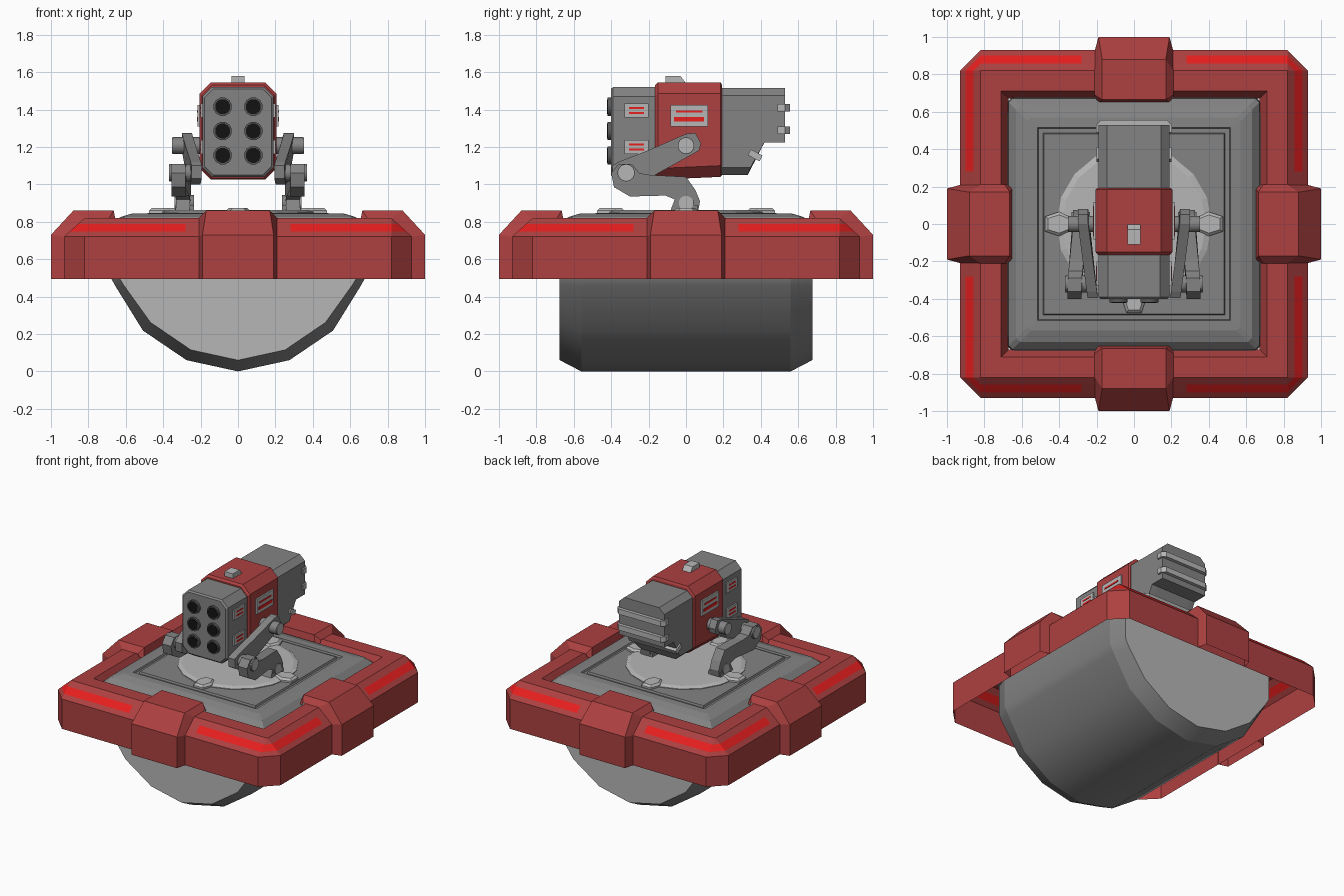
import bpy, bmesh, math
from mathutils import Vector, Matrix

if "Cube" in bpy.data.objects:
    bpy.data.objects.remove(bpy.data.objects["Cube"])

def material(name, r, g, b):
    m = bpy.data.materials.new(name)
    m.diffuse_color = (r, g, b, 1)
    m.use_nodes = True
    m.node_tree.nodes["Principled BSDF"].inputs["Base Color"].default_value = m.diffuse_color
    return m

RED = material("armour red", .42, .052, .052)
GLOW = material("bright red", .83, .014, .014)
MID = material("mid grey", .23, .23, .23)
LIGHT = material("light grey", .47, .47, .47)
DARK = material("dark grey", .1, .1, .1)
BLACK = material("black", .006, .006, .006)

def finish(name, bm, mats, open_up=False, smooth=None):
    """Clean the mesh, fix the normals and link it as an object."""
    bmesh.ops.remove_doubles(bm, verts=bm.verts, dist=1e-4)
    bmesh.ops.recalc_face_normals(bm, faces=bm.faces)
    if open_up and sum(f.normal.z * f.calc_area() for f in bm.faces) < 0:
        bmesh.ops.reverse_faces(bm, faces=bm.faces)
    me = bpy.data.meshes.new(name)
    bm.to_mesh(me)
    bm.free()
    for m in mats:
        me.materials.append(m)
    ob = bpy.data.objects.new(name, me)
    bpy.context.collection.objects.link(ob)
    if smooth:
        bpy.ops.object.select_all(action='DESELECT')
        ob.select_set(True)
        bpy.context.view_layer.objects.active = ob
        bpy.ops.object.shade_smooth_by_angle(angle=math.radians(smooth))
    return ob

def loft(name, rings, mat, caps=True, closed=True, smooth=None, turn=0, rule=None):
    """Skin a list of point rings; rule(ring, side) may pick a second colour."""
    bm = bmesh.new()
    rot = Matrix.Rotation(turn, 3, 'Z')
    vs = [[bm.verts.new(rot @ Vector(p)) for p in r] for r in rings]
    n = len(rings[0])
    for i in range(len(rings) - 1):
        for j in range(n if closed else n - 1):
            k = (j + 1) % n
            f = bm.faces.new((vs[i][j], vs[i][k], vs[i + 1][k], vs[i + 1][j]))
            if rule:
                f.material_index = rule(i, j)
    if caps:
        for r, ring in enumerate((vs[0], vs[-1])):
            f = bm.faces.new(ring)
            if rule:
                f.material_index = rule(-1, r)
    mats = mat if isinstance(mat, list) else [mat]
    return finish(name, bm, mats, open_up=not caps, smooth=smooth)

def box(name, centre, size, mat, tilt=0):
    bm = bmesh.new()
    M = Matrix.Translation(centre) @ Matrix.Rotation(tilt, 4, 'X') @ Matrix.Diagonal((*size, 1))
    bmesh.ops.create_cube(bm, size=1, matrix=M)
    return finish(name, bm, [mat])

def rod(name, a, b, r, mat, n=14, axis='X'):
    """Cylinder along x or y between the two end points."""
    def ring(c):
        out = []
        for i in range(n):
            t = 2 * math.pi * (i + .5) / n
            u, v = r * math.cos(t), r * math.sin(t)
            out.append(Vector(c) + Vector((0, u, v) if axis == 'X' else (u, 0, v)))
        return out
    return loft(name, [ring(a), ring(b)], mat, smooth=35)

def octagon(y, hw, z0, z1, c):
    return [(-hw + c, y, z0), (hw - c, y, z0), (hw, y, z0 + c), (hw, y, z1 - c),
            (hw - c, y, z1), (-hw + c, y, z1), (-hw, y, z1 - c), (-hw, y, z0 + c)]

# Square red frame: open shell, with painted light strips on the sloped band
def frame_ring(r, c, z):
    pts = []
    for k in range(4):
        rot = Matrix.Rotation(k * math.pi / 2, 3, 'Z')
        pts += [rot @ Vector((u, -r, z)) for u in (-(r - c), -.28, .28, r - c)]
    return pts

section = [(.93, .11, .495), (.93, .11, .72), (.901, .081, .747), (.857, .037, .787),
           (.82, 0, .82), (.71, 0, .82), (.67, 0, .75)]
loft("base_frame", [frame_ring(*s) for s in section], [RED, GLOW], caps=False,
     rule=lambda i, j: int(i == 2 and j % 4 != 1))

# Raised clamps in the middle of each side, and lugs around the turntable
low = [(.925, .495), (.925, .72), (.82, .82), (.69, .82), (.68, .8)]
high = [(1.0, .495, .19), (1.0, .73, .19), (.88, .86, .17), (.665, .86, .17), (.65, .79, .19)]
lug = [(-.035, .33), (.035, .33), (.065, .4), (.04, .475), (-.04, .475), (-.065, .4)]
for k in range(4):
    a = k * math.pi / 2
    loft("frame_clamp", [[(-.21, -r, z) for r, z in low], [(-w, -r, z) for r, z, w in high],
                         [(w, -r, z) for r, z, w in high], [(.21, -r, z) for r, z in low]],
         RED, caps=False, closed=False, turn=a)
    loft("turntable_lug", [[(u, -r, .835) for u, r in lug],
                           [(u, -r, .86) for u, r in lug],
                           [(u * .75, -.4 - (r - .4) * .8, .874) for u, r in lug]], LIGHT, turn=a)

# Half-round lower body with chamfered, lighter ends
def mirrored(half):
    return half + [(-x, z) for x, z in reversed(half) if x > 0]
outer = mirrored([(.687, .76), (.685, .51), (.655, .455), (.508, .218), (.275, .06), (0, 0)])
inner = mirrored([(.642, .76), (.64, .51), (.61, .46), (.468, .262), (.252, .115), (0, .06)])
body = loft("lower_body", [[(x, y, z) for x, z in prof] for y, prof in
                           ((-.675, inner), (-.56, outer), (.56, outer), (.675, inner))],
            [MID, LIGHT], smooth=35, rule=lambda i, j: int(i == -1))
for e in body.data.edges:
    ys = [body.data.vertices[v].co.y for v in e.vertices]
    if abs(ys[0] - ys[1]) < .01 and abs(ys[0]) < .6:
        e.use_edge_sharp = True

# Deck with bevelled rim and a square groove
def square(r, z, c=.02):
    return [(-r + c, -r, z), (r - c, -r, z), (r, -r + c, z), (r, r - c, z),
            (r - c, r, z), (-r + c, r, z), (-r, r - c, z), (-r, -r + c, z)]
loft("deck", [square(.675, .73), square(.67, .785), square(.63, .825), square(.57, .843),
              square(.515, .845, 0), square(.51, .833, 0), square(.487, .833, 0),
              square(.482, .847, 0)], MID)

# Turntable disc
def disc(r, z, n=18):
    return [(r * math.cos(2 * math.pi * i / n), r * math.sin(2 * math.pi * i / n), z)
            for i in range(n)]
loft("turntable", [disc(.415, .83), disc(.415, .852), disc(.385, .862)], LIGHT)

# Launcher: front pod, red band, rear housing
loft("front_pod", [octagon(-.402, .178, 1.05, 1.51, .045), octagon(-.39, .19, 1.038, 1.52, .05),
                   octagon(-.15, .19, 1.038, 1.52, .05)], MID)
loft("red_band", [octagon(-.165, .193, 1.035, 1.53, .055), octagon(-.15, .205, 1.025, 1.545, .06),
                  octagon(.185, .205, 1.04, 1.545, .06), octagon(.193, .195, 1.05, 1.53, .055)], RED)
side = [(.17, 1.475), (.53, 1.475), (.53, 1.225), (.42, 1.225), (.345, 1.09), (.17, 1.09)]
core = [(.17, 1.515), (.53, 1.515), (.53, 1.225), (.42, 1.225), (.33, 1.05), (.17, 1.05)]
loft("rear_housing", [[(x, y, z) for y, z in prof] for x, prof in
                      ((-.19, side), (-.145, core), (.145, core), (.19, side))], MID)

# Light bars wrapping the rear, and one across the sloped underside
bar = [(-.202, .49), (-.202, .53), (-.175, .555), (.175, .555), (.202, .53), (.202, .49)]
for z in (1.29, 1.41):
    loft("rear_bar", [[(x, y, z + d) for x, y in bar] for d in (-.02, .02)], LIGHT)
box("underside_bar", (0, .37, 1.155), (.4, .07, .035), LIGHT, tilt=math.radians(-28))

# Top sight
loft("top_sight", [[(x, -.11, 1.54), (x, 0, 1.54), (x, -.03, 1.58), (x, -.11, 1.58)]
                   for x in (-.035, .035)], LIGHT)

# Six launch tubes
for x in (-.082, .082):
    for z in (1.155, 1.285, 1.415):
        rod("launch_tube", (x, -.39, z), (x, -.42, z), .05, DARK, 12, 'Y')
        rod("tube_bore", (x, -.41, z), (x, -.423, z), .041, BLACK, 12, 'Y')

# Side plates, arms and pivots, mirrored left and right
upper = [(-.395, 1.1), (-.36, 1.12), (-.19, 1.187), (.0, 1.27), (.05, 1.275), (.08, 1.22),
         (.07, 1.18), (-.22, 1.02), (-.34, 1.0), (-.39, 1.03)]
lower = [(.065, .855), (-.085, .855), (-.06, .92), (-.11, .94), (-.3, .935), (-.385, .985),
         (-.4, 1.06), (-.36, 1.11), (-.29, 1.11), (-.25, 1.06), (-.19, 1.05), (0, 1.04),
         (.05, .97), (.075, .91)]
for s in (-1, 1):
    for z in (1.395, 1.2):
        box("pod_plate", (s * .192, -.265, z), (.016, .13, .075), LIGHT)
        for dz in (-.014, .014):
            box("pod_stripe", (s * .2, -.265, z + dz), (.005, .08, .011), GLOW)
    box("band_plate", (s * .207, .017, 1.368), (.018, .2, .115), LIGHT)
    box("band_stripe_thin", (s * .217, .017, 1.39), (.005, .14, .012), GLOW)
    box("band_stripe_wide", (s * .217, .017, 1.348), (.005, .16, .022), GLOW)

    def arm(name, prof, x_at, th):
        loft(name, [[(s * (x_at(y, z) + d), y, z) for y, z in prof] for d in (0, th)], MID)
    arm("upper_arm", upper, lambda y, z: .245 + .13 * min(y, 0), .055)
    arm("lower_arm", lower, lambda y, z: .25 + .03 * min(1, max(0, -y / .3)), .075)

    # Grey pivots with lighter end caps
    for name, x0, x1, y, z, r in (("shoulder", .19, .35, 0, 1.207, .045),
                                  ("knee", .22, .365, -.32, 1.062, .047),
                                  ("foot", .235, .335, 0, .9, .043)):
        rod(name + "_pivot", (s * x0, y, z), (s * x1, y, z), r, MID)
        rod(name + "_cap", (s * (x1 - .01), y, z), (s * (x1 + .004), y, z), r - .004, LIGHT)
    box("foot_bracket", (s * .285, 0, .87), (.1, .13, .04), MID)
